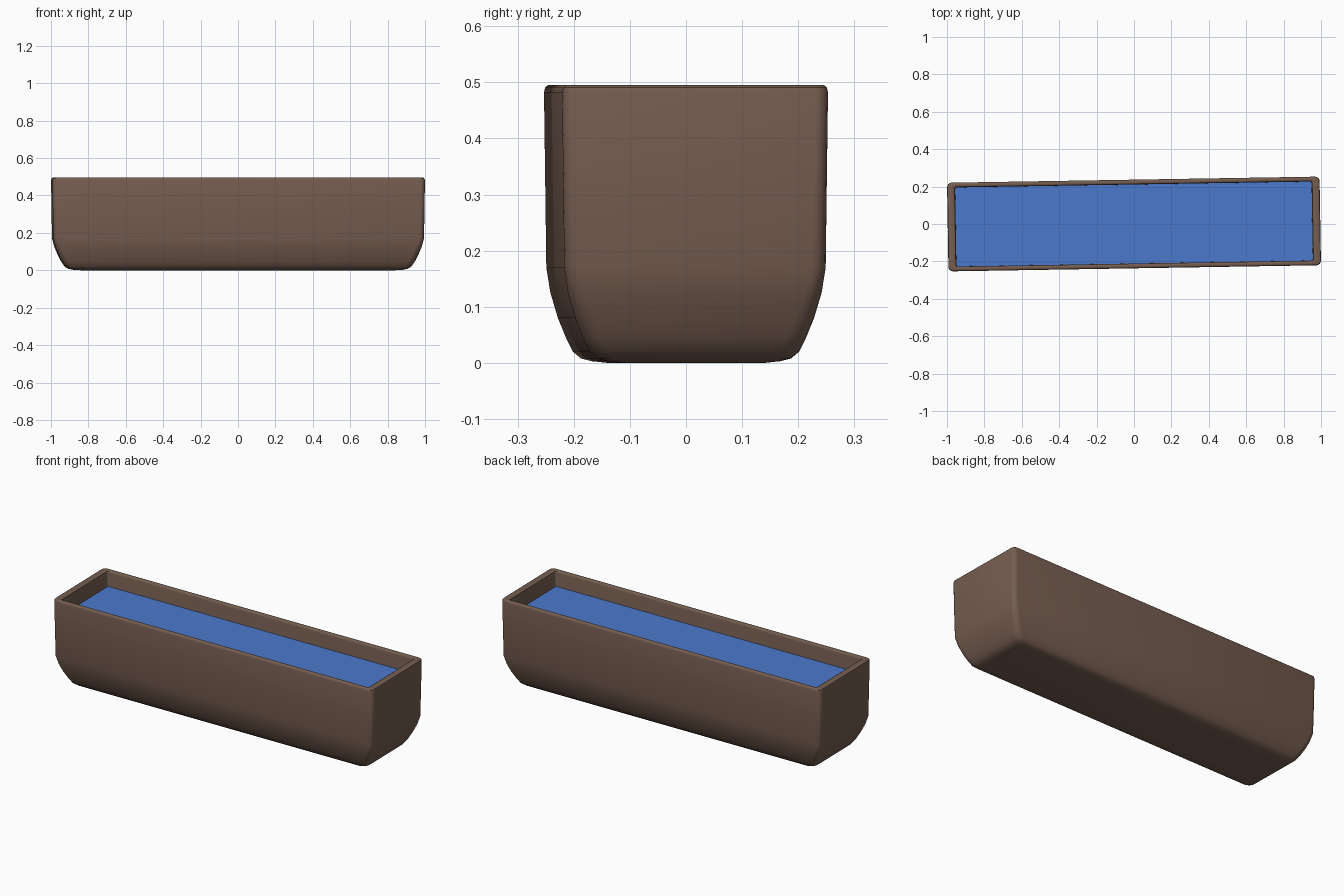
import bpy, bmesh, math

if "Cube" in bpy.data.objects:
    bpy.data.objects.remove(bpy.data.objects["Cube"])

L, W = 1.992, 0.474          # outer length and width
TURN = math.radians(0.95)    # slight turn of the whole trough


def ring(bm, z, ix, iy, r, seg=4):
    """Rounded rectangle loop, inset from the outer size."""
    hx, hy = L / 2 - ix - r, W / 2 - iy - r
    verts = []
    for i, (sx, sy) in enumerate([(1, 1), (-1, 1), (-1, -1), (1, -1)]):
        for k in range(seg + 1):
            a = math.pi / 2 * (i + k / seg)
            verts.append(bm.verts.new((sx * hx + r * math.cos(a),
                                       sy * hy + r * math.sin(a), z)))
    return verts


def make(name, rings, color, cap_start=True):
    bm = bmesh.new()
    loops = [ring(bm, *p) for p in rings]
    for a, b in zip(loops, loops[1:]):
        n = len(a)
        for i in range(n):
            bm.faces.new((a[i], a[(i + 1) % n], b[(i + 1) % n], b[i]))
    bm.faces.new(loops[0][::-1])
    if len(loops) > 1:
        bm.faces.new(loops[-1])
        bmesh.ops.recalc_face_normals(bm, faces=bm.faces)
    else:
        bmesh.ops.reverse_faces(bm, faces=bm.faces)
    me = bpy.data.meshes.new(name)
    bm.to_mesh(me)
    bm.free()
    ob = bpy.data.objects.new(name, me)
    bpy.context.collection.objects.link(ob)
    ob.rotation_euler.z = TURN
    mat = bpy.data.materials.new(name + "_colour")
    mat.diffuse_color = color
    mat.use_nodes = True
    mat.node_tree.nodes["Principled BSDF"].inputs["Base Color"].default_value = mat.diffuse_color
    me.materials.append(mat)
    bpy.ops.object.select_all(action='DESELECT')
    ob.select_set(True)
    bpy.context.view_layer.objects.active = ob
    bpy.ops.object.shade_smooth_by_angle(angle=math.radians(40))
    return ob


# Trough: outer skin from the base up, rounded rim, inner skin down to the floor
make("trough", [
    (0.000, 0.160, 0.110, 0.020),
    (0.003, 0.115, 0.083, 0.028),
    (0.008, 0.090, 0.064, 0.032),
    (0.020, 0.071, 0.050, 0.034),
    (0.045, 0.054, 0.038, 0.034),
    (0.080, 0.036, 0.024, 0.033),
    (0.125, 0.017, 0.011, 0.030),
    (0.170, 0.005, 0.004, 0.026),
    (0.330, 0.002, 0.002, 0.024),
    (0.482, 0.000, 0.000, 0.024),
    (0.491, 0.002, 0.002, 0.022),
    (0.495, 0.008, 0.007, 0.018),
    (0.495, 0.034, 0.018, 0.012),
    (0.491, 0.040, 0.023, 0.010),
    (0.482, 0.042, 0.025, 0.010),
    (0.170, 0.046, 0.028, 0.012),
    (0.090, 0.070, 0.046, 0.014),
    (0.050, 0.100, 0.070, 0.016),
    (0.035, 0.160, 0.110, 0.018),
], (0.18, 0.11, 0.08, 1))

# Water surface, reaching slightly into the walls
make("water", [(0.405, 0.040, 0.024, 0.004)], (0.07, 0.19, 0.60, 1))
